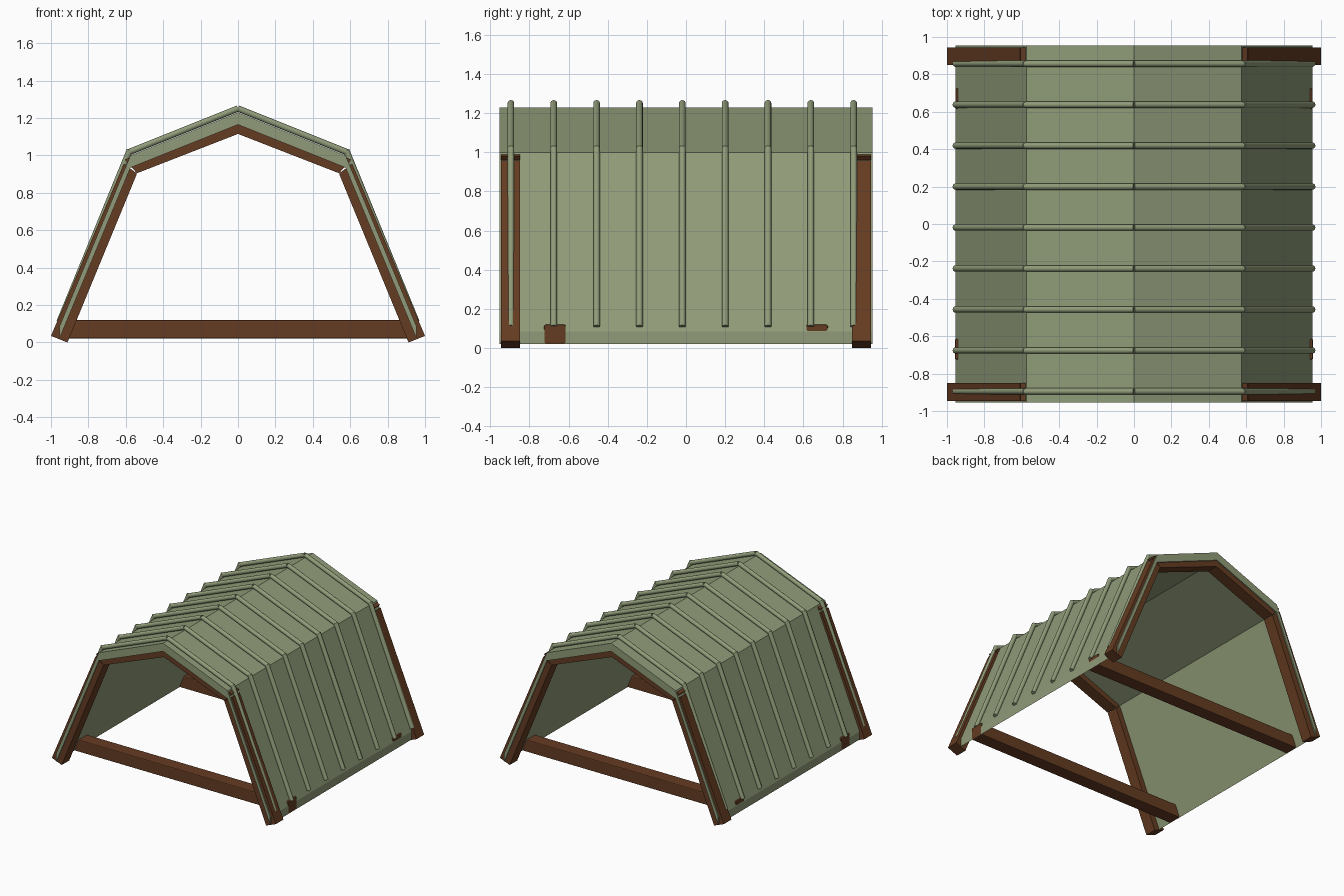
import bpy
import bmesh
from mathutils import Vector

if "Cube" in bpy.data.objects:
    bpy.data.objects.remove(bpy.data.objects["Cube"])


def make_material(name, rgb):
    mat = bpy.data.materials.new(name)
    mat.use_nodes = True
    mat.diffuse_color = (*rgb, 1)
    mat.node_tree.nodes["Principled BSDF"].inputs["Base Color"].default_value = (*rgb, 1)
    return mat


GREEN = make_material("sage green canvas", (0.28, 0.33, 0.19))
BROWN = make_material("dark brown wood", (0.13, 0.045, 0.016))


def add_object(name, bm, mat):
    bmesh.ops.recalc_face_normals(bm, faces=bm.faces)
    mesh = bpy.data.meshes.new(name)
    bm.to_mesh(mesh)
    bm.free()
    mesh.materials.append(mat)
    obj = bpy.data.objects.new(name, mesh)
    bpy.context.collection.objects.link(obj)
    return obj


def prism(name, outline, y0, y1, mat):
    """Extrude an x-z outline from y0 to y1."""
    bm = bmesh.new()
    face = bm.faces.new([bm.verts.new((x, y0, z)) for x, z in outline])
    out = bmesh.ops.extrude_face_region(bm, geom=[face])
    moved = [g for g in out["geom"] if isinstance(g, bmesh.types.BMVert)]
    bmesh.ops.translate(bm, verts=moved, vec=(0, y1 - y0, 0))
    return add_object(name, bm, mat)


def mirror_x(points):
    return [(-x, z) for x, z in points]


# Folded cover, with its thickness measured straight down
ridge = [(-0.955, 0.085), (-0.575, 1.0), (0, 1.23), (0.575, 1.0), (0.955, 0.085)]
under = [(x, z - 0.065) for x, z in reversed(ridge)]
prism("cover", ridge + under, -0.954, 0.954, GREEN)

# Wooden end frames: slanted posts and mitred rafters
post = [(1.0, 0.035), (0.912, 0), (0.54, 0.903), (0.61, 0.957)]
rafter = [(0, 1.115), (0.54, 0.905), (0.606, 0.978), (0, 1.214)]
for end, y in (("front", -0.897), ("back", 0.897)):
    for side, place in (("left", list), ("right", mirror_x)):
        prism(f"{end}_{side}_post", place(post), y - 0.048, y + 0.048, BROWN)
        prism(f"{end}_{side}_rafter", place(rafter), y - 0.048, y + 0.048, BROWN)

# Cross beams just poking through the cover
for name, y, half in (("front_beam", -0.67, 0.957), ("back_beam", 0.67, 0.954)):
    bm = bmesh.new()
    bmesh.ops.create_cube(bm, size=1)
    bmesh.ops.scale(bm, vec=(half * 2, 0.11, 0.098), verts=bm.verts)
    bmesh.ops.translate(bm, vec=(0, y, 0.07), verts=bm.verts)
    beam = add_object(name, bm, BROWN)
    bevel = beam.modifiers.new("soft edges", "BEVEL")
    bevel.width = 0.007
    bevel.segments = 2


def add_rod(bm, start, end, radius):
    """Capped cylinder between two points."""
    start, end = Vector(start), Vector(end)
    axis = end - start
    turn = axis.to_track_quat("Z", "Y").to_matrix().to_4x4()
    turn.translation = (start + end) / 2
    bmesh.ops.create_cone(bm, cap_ends=True, segments=16, radius1=radius,
                          radius2=radius, depth=axis.length, matrix=turn)


# Round ribs following the cover
for i in range(9):
    y = -0.895 + i * 0.219
    bm = bmesh.new()
    for s in (-1, 1):
        add_rod(bm, (0, y, 1.251), (s * 0.585, y, 1.017), 0.017)
        add_rod(bm, (s * 0.579, y, 1.027), (s * 0.954, y, 0.11), 0.017)
    rib = add_object(f"rib_{i + 1}", bm, GREEN)
    bpy.ops.object.select_all(action="DESELECT")
    rib.select_set(True)
    bpy.context.view_layer.objects.active = rib
    bpy.ops.object.shade_smooth_by_angle()
